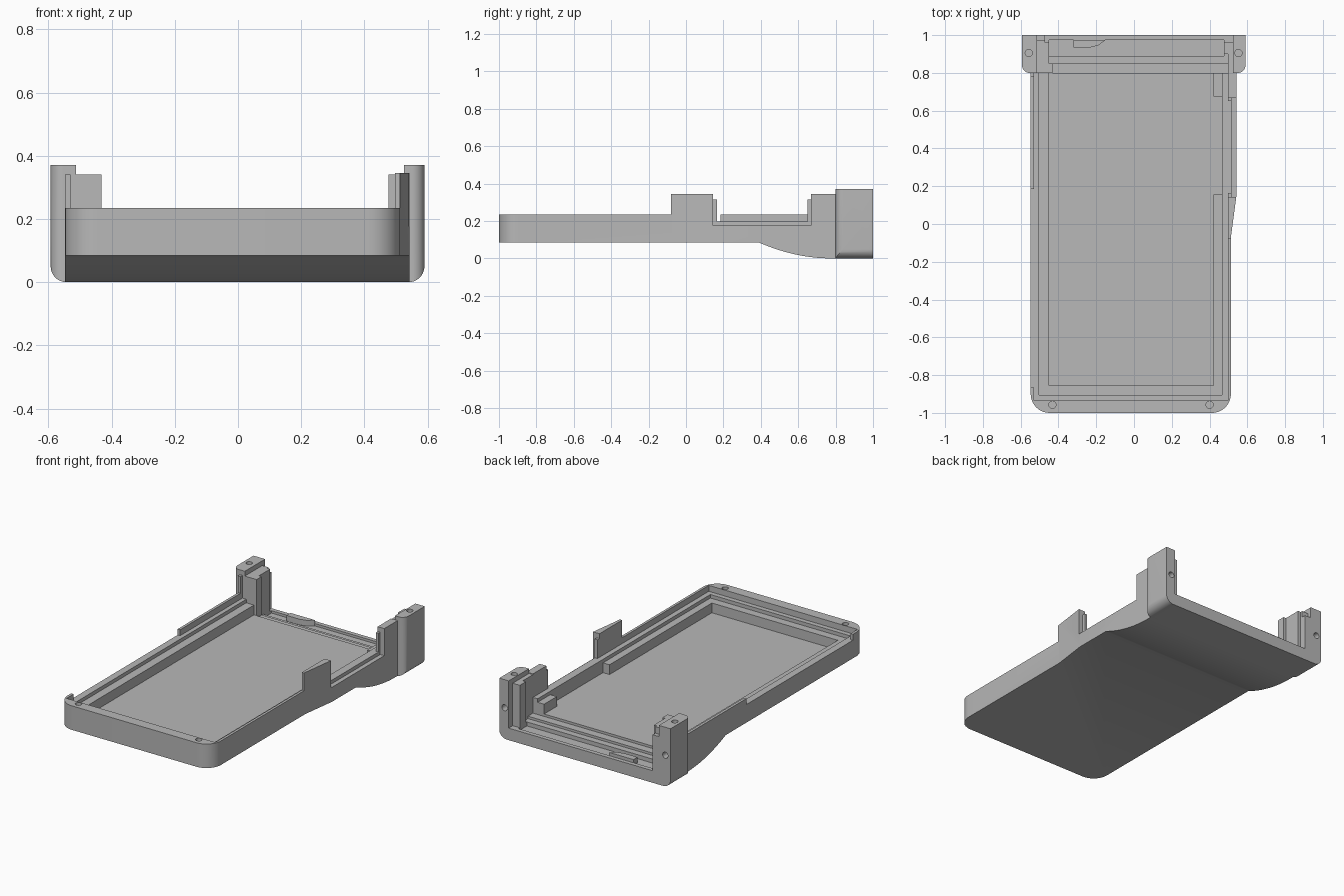
import bpy, bmesh, math
from mathutils import Vector

cube = bpy.data.objects.get("Cube")
if cube:
    bpy.data.objects.remove(cube, do_unlink=True)

grey = bpy.data.materials.new("plain_grey")
grey.use_nodes = True
GREY = (0.48, 0.48, 0.48, 1)
grey.diffuse_color = GREY
for node in grey.node_tree.nodes:
    if node.type == 'BSDF_PRINCIPLED':
        node.inputs["Base Color"].default_value = GREY


def rounded(corners, steps=10):
    """Outline from (a, b, radius) corners; rounded corners are square ones."""
    out = []
    for i, (a, b, r) in enumerate(corners):
        p = Vector((a, b))
        if r == 0:
            out.append(p)
            continue
        u = (Vector(corners[i - 1][:2]) - p).normalized()
        v = (Vector(corners[(i + 1) % len(corners)][:2]) - p).normalized()
        c = p + r * (u + v)
        for k in range(steps + 1):
            t = math.pi / 2 * k / steps
            out.append(c - r * (v * math.cos(t) + u * math.sin(t)))
    return out


def prism(name, outline, axis, lo, hi):
    place = {'x': lambda a, b, h: (h, a, b),
             'y': lambda a, b, h: (a, h, b),
             'z': lambda a, b, h: (a, b, h)}[axis]
    bm = bmesh.new()
    rings = [[bm.verts.new(place(p[0], p[1], h)) for p in outline] for h in (lo, hi)]
    bm.faces.new(rings[0])
    bm.faces.new(rings[1])
    n = len(outline)
    for i in range(n):
        j = (i + 1) % n
        bm.faces.new((rings[0][i], rings[0][j], rings[1][j], rings[1][i]))
    bmesh.ops.recalc_face_normals(bm, faces=bm.faces)
    mesh = bpy.data.meshes.new(name)
    bm.to_mesh(mesh)
    bm.free()
    mesh.materials.append(grey)
    ob = bpy.data.objects.new(name, mesh)
    bpy.context.collection.objects.link(ob)
    return ob


def box(name, x0, x1, y0, y1, z0, z1):
    return prism(name, [(x0, y0), (x1, y0), (x1, y1), (x0, y1)], 'z', z0, z1)


def circle(a, b, r=0.019, n=20):
    return [(a + r * math.cos(2 * math.pi * k / n), b + r * math.sin(2 * math.pi * k / n))
            for k in range(n)]


def combine(ob, tool, operation='DIFFERENCE'):
    mod = ob.modifiers.new("combine", 'BOOLEAN')
    mod.operation, mod.solver, mod.object = operation, 'EXACT', tool
    bpy.context.view_layer.update()
    result = bpy.data.meshes.new_from_object(
        ob.evaluated_get(bpy.context.evaluated_depsgraph_get()))
    ob.modifiers.clear()
    ob.data = result
    bpy.data.objects.remove(tool, do_unlink=True)


def cut(ob, *bounds):
    combine(ob, box("cutter", *bounds))


RIM, LEDGE, STEP, FLOOR, TALL, TOP = 0.235, 0.198, 0.176, 0.115, 0.345, 0.37

# Tray body with rounded front corners and a widened rear side wall
tray = prism("tray_body", rounded([
    (-0.547, -1, 0.1), (0.513, -1, 0.1), (0.513, -0.07, 0), (0.543, 0.155, 0),
    (0.543, 0.8, 0), (-0.547, 0.8, 0)]), 'z', 0, TALL)

# Underside sweeps down toward the back
curve = [(0.39 + 0.39 * t / 16, 0.085 * (1 - t / 16) ** 2) for t in range(17)]
combine(tray, prism("cutter", [(-1.1, 0.085)] + curve + [(0.78, -0.1), (-1.1, -0.1)],
                    'x', -0.8, 0.8))

# Rim height, leaving the tall tab on one side
cut(tray, -0.7, 0.497, -1.1, 0.9, RIM, 0.5)
cut(tray, 0.49, 0.7, -1.1, -0.08, RIM, 0.5)

# Stepped pocket
cut(tray, -0.53, 0.497, -0.935, 0.9, LEDGE, 0.5)
cut(tray, -0.503, 0.465, -0.905, 0.9, STEP, 0.5)
cut(tray, -0.45, 0.42, -0.855, 0.9, FLOOR, 0.5)
cut(tray, 0.41, 0.465, 0.155, 0.675, FLOOR, 0.5)

# Side opening between the tab and the rear wall
cut(tray, 0.515, 0.7, 0.144, 0.668, STEP, 0.5)
cut(tray, 0.48, 0.52, 0.165, 0.65, LEDGE, 0.5)
cut(tray, 0.48, 0.52, 0.144, 0.668, 0.315, 0.5)

# Long notch in the opposite wall
cut(tray, -0.7, -0.525, -0.865, 0.185, LEDGE, 0.5)

# Front screw holes
for x in (-0.432, 0.4):
    combine(tray, prism("cutter", circle(x, -0.957), 'z', 0.14, 0.4))

# Rear bracket with rounded lower corners
rear = prism("rear_bracket", rounded([
    (-0.593, 0, 0.05), (0.59, 0, 0.05), (0.59, TOP, 0), (-0.593, TOP, 0)]), 'y', 0.8, 1)
combine(rear, prism("cutter", rounded([
    (-0.593, 0.8, 0.04), (0.59, 0.8, 0.04), (0.59, 1, 0), (-0.593, 1, 0)]), 'z', -0.1, 0.5),
    'INTERSECT')

# Opening between the posts, stepping down to the back lip
for x0, x1, y0, y1, z in (
        (-0.432, 0.497, 0.7, 0.862, 0.1), (-0.45, 0.497, 0.85, 0.9, 0.085),
        (-0.45, 0.476, 0.89, 0.973, 0.06), (-0.47, 0.525, 0.96, 1.1, 0.075)):
    cut(rear, x0, x1, y0, y1, z, 0.5)

# Lowered inner pillars beside the posts
cut(rear, -0.513, 0.525, 0.7, 1.1, 0.34, 0.5)
cut(rear, -0.513, -0.4, 0.973, 1.1, 0.3, 0.5)

# Post screw holes, from above and from behind
for x in (-0.557, 0.553):
    combine(rear, prism("cutter", circle(x, 0.905), 'z', 0.27, 0.5))
    combine(rear, prism("cutter", circle(x, 0.195), 'y', 0.94, 1.1))

# Small stop on the back lip, and a corner stub by the post
prism("lip_stop", [(-0.32, 0.975), (-0.32, 0.935), (-0.23, 0.935), (-0.19, 0.945),
                   (-0.15, 0.975)], 'z', 0.05, 0.095)
box("corner_stub", -0.547, -0.53, 0.78, 0.81, 0.2, 0.34)

# Smooth the curves and keep the edges crisp
for ob in bpy.context.scene.objects:
    if ob.type == 'MESH' and ob.data.materials and ob.data.materials[0] == grey:
        bpy.ops.object.select_all(action='DESELECT')
        ob.select_set(True)
        bpy.context.view_layer.objects.active = ob
        bpy.ops.object.shade_smooth_by_angle(angle=math.radians(30))
